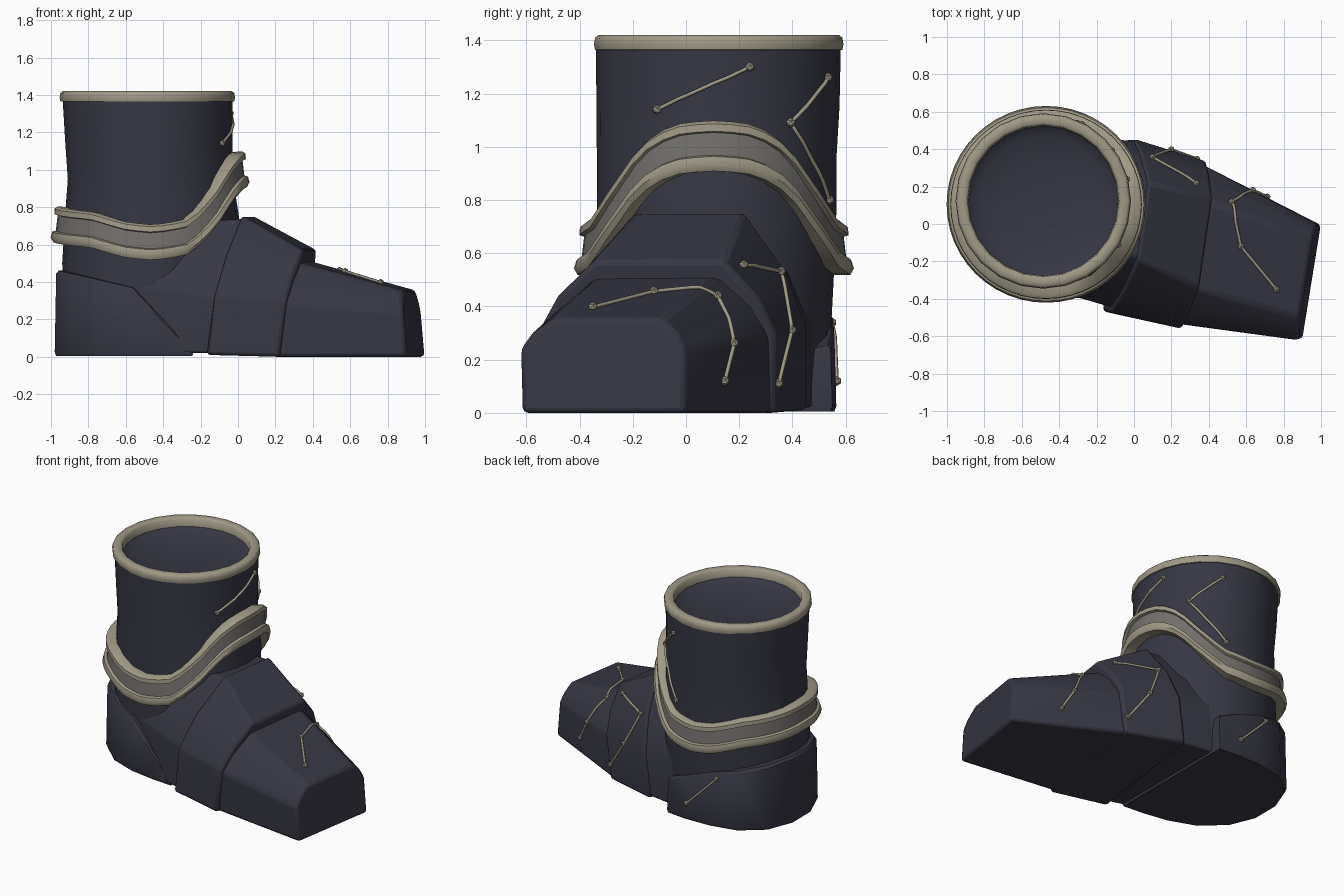
import bpy, bmesh, math
from mathutils import Vector
from mathutils.bvhtree import BVHTree

if "Cube" in bpy.data.objects:
    bpy.data.objects.remove(bpy.data.objects["Cube"])


def mat(name, col):
    m = bpy.data.materials.new(name)
    m.diffuse_color = (*col, 1)
    m.use_nodes = True
    m.node_tree.nodes["Principled BSDF"].inputs["Base Color"].default_value = m.diffuse_color
    return m


NAVY = mat("dark navy leather", (0.038, 0.038, 0.058))
BEIGE = mat("beige trim", (0.35, 0.32, 0.24))
GREY = mat("grey band", (0.17, 0.16, 0.15))


def loft(name, rings, mats, closed=False, bevel=0.0, angle=35, rule=None):
    """Skin a list of equal-length point rings; closed joins last ring to first."""
    bm = bmesh.new()
    vs = [[bm.verts.new(p) for p in r] for r in rings]
    n, k = len(rings[0]), len(rings)
    for i in range(k if closed else k - 1):
        for j in range(n):
            a, b = vs[i], vs[(i + 1) % k]
            f = bm.faces.new((a[j], a[(j + 1) % n], b[(j + 1) % n], b[j]))
            if rule:
                f.material_index = rule(j)
    if not closed:
        bm.faces.new(vs[0])
        bm.faces.new(vs[-1])
    bmesh.ops.recalc_face_normals(bm, faces=bm.faces)
    me = bpy.data.meshes.new(name)
    bm.to_mesh(me)
    bm.free()
    ob = bpy.data.objects.new(name, me)
    bpy.context.collection.objects.link(ob)
    for m in mats:
        me.materials.append(m)
    bpy.ops.object.select_all(action='DESELECT')
    ob.select_set(True)
    bpy.context.view_layer.objects.active = ob
    bpy.ops.object.shade_smooth_by_angle(angle=math.radians(angle))
    if bevel:
        b = ob.modifiers.new("soft edges", 'BEVEL')
        b.width, b.segments, b.limit_method = bevel, 2, 'ANGLE'
        b.angle_limit = math.radians(25)
    return ob


def ring(z, cx, cy, rx, ry, n=24):
    return [(cx + rx * math.cos(2 * math.pi * i / n),
             cy + ry * math.sin(2 * math.pi * i / n), z) for i in range(n)]


def section(L, R, z1, z2, tl, tr, lean, z0=0.0):
    """Faceted foot cross-section from side point L to side point R."""
    zm = z1 + 0.5 * (z2 - z1)
    prof = [(0.01, z0), (0, z1), (tl * 0.35, zm), (tl, z2),
            (tr, z2), (1 - (1 - tr) * 0.35, zm), (1, z1), (1, z0)]
    return [(L[0] + (R[0] - L[0]) * t + lean * (z / z2) ** 1.6,
             L[1] + (R[1] - L[1]) * t, z) for t, z in prof]


# shaft and ankle, with a smooth shallow bowl closing the opening
bowl = [ring(1.385 - 0.085 * math.sin(a), -0.485, 0.125, 0.42 * math.cos(a), 0.42 * math.cos(a))
        for a in (0.0, 0.3, 0.6, 0.9, 1.2, 1.45)]
shaft = loft("shaft", [ring(*r) for r in [
    (0.03, -0.47, 0.10, 0.44, 0.43), (0.5, -0.47, 0.11, 0.47, 0.445),
    (0.75, -0.46, 0.115, 0.465, 0.45), (0.95, -0.468, 0.115, 0.442, 0.45),
    (1.15, -0.477, 0.12, 0.447, 0.457), (1.385, -0.483, 0.122, 0.455, 0.46)]] + bowl, [NAVY])

# rim around the opening
loft("rim", [[(-0.485 + (0.435 + dr) * math.cos(a), 0.123 + (0.435 + dr) * math.sin(a), z)
              for dr, z in ((0.03, 1.365), (0.034, 1.385), (0.03, 1.41), (0.018, 1.42),
                            (-0.018, 1.42), (-0.03, 1.41), (-0.034, 1.36))]
             for a in [2 * math.pi * i / 24 for i in range(24)]],
     [BEIGE], closed=True, angle=60)

# foot shells, from instep to toe
loft("instep", [section((-0.62, -0.30), (-0.62, 0.53), 0.38, 0.70, 0.25, 0.75, 0, 0.02),
                section((-0.10, -0.46), (0.0, 0.435), 0.31, 0.74, 0.31, 0.75, 0.13, 0.02)],
     [NAVY], bevel=0.015)
midfoot = loft("midfoot_plate", [
    section((-0.17, -0.475), (-0.04, 0.455), 0.33, 0.755, 0.31, 0.75, 0.15, 0.01),
    section((0.22, -0.56), (0.35, 0.335), 0.30, 0.57, 0.24, 0.78, 0.10)],
    [NAVY], bevel=0.018)
toe = loft("toe_cap", [
    section((0.18, -0.53), (0.33, 0.325), 0.29, 0.52, 0.24, 0.78, 0.06),
    section((0.90, -0.622), (1.0, -0.005), 0.24, 0.355, 0.20, 0.86, -0.035)],
    [NAVY], bevel=0.02)

# heel cup with slanted front edges, steeper on the +y side
plan = [(-0.24, -0.40), (-0.38, -0.39), (-0.57, -0.36), (-0.76, -0.29), (-0.91, -0.15),
        (-0.98, 0.02), (-0.98, 0.22), (-0.91, 0.40), (-0.76, 0.52), (-0.57, 0.56),
        (-0.38, 0.565), (-0.24, 0.55)]


def heel_top(x, y):
    if x <= -0.57:
        return 0.37 - (x + 0.57) * 0.22
    return 0.37 - (x + 0.57) * (1.0 if y < 0 else 0.35)


def heel_ring(s, fz):
    return [(-0.45 + (x + 0.45) * s, 0.09 + (y - 0.09) * s, fz(x, y)) for x, y in plan]


heel = loft("heel_cup", [
    heel_ring(0.985, lambda x, y: 0.005), heel_ring(1.0, lambda x, y: 0.025),
    heel_ring(0.985, lambda x, y: heel_top(x, y) - 0.015), heel_ring(0.96, heel_top),
    heel_ring(0.80, heel_top)], [NAVY], angle=40)

# ankle band: lower edge height by angle away from the front
EDGE = [(0, 0.91), (15, 0.90), (27, 0.86), (37, 0.79), (47, 0.69), (66, 0.545),
        (88, 0.515), (105, 0.53), (128, 0.585), (180, 0.615)]


def edge_z(d):
    for (a, za), (b, zb) in zip(EDGE, EDGE[1:]):
        if d <= b:
            return za + (zb - za) * (d - a) / (b - a)
    return EDGE[-1][1]


def band_ring(deg):
    d = abs((deg + 180) % 360 - 180)
    z0 = sum(edge_z(min(180, abs(d + o))) for o in (-3, 0, 3)) / 3
    a = math.radians(deg)
    prof = [(-0.07, 0.0), (0.0, 0.0), (0.014, 0.025), (0.005, 0.055), (-0.014, 0.06),
            (-0.024, 0.145), (-0.006, 0.15), (-0.008, 0.178), (-0.025, 0.19), (-0.09, 0.185)]
    return [(-0.47 + (0.518 + dr) * math.cos(a), 0.105 + (0.512 + dr) * math.sin(a), z0 + dz)
            for dr, dz in prof]


loft("ankle_band", [band_ring(i * 7.5) for i in range(48)], [BEIGE, GREY], closed=True,
     angle=50, rule=lambda j: 1 if j == 4 else 0)

# star-and-line ornaments laid on the surface
bpy.context.view_layer.update()
deps = bpy.context.evaluated_depsgraph_get()


def stars(name, ob, pts):
    tree = BVHTree.FromObject(ob, deps)

    def snap(p):
        co, no, _, _ = tree.find_nearest(Vector(p))
        return co + no * 0.005

    path = []
    for p, q in zip(pts, pts[1:]):
        p, q = Vector(p), Vector(q)
        path += [snap(p.lerp(q, i / 8)) for i in range(8)]
    path.append(snap(pts[-1]))
    cu = bpy.data.curves.new(name + "_line", 'CURVE')
    cu.dimensions, cu.bevel_depth, cu.bevel_resolution = '3D', 0.008, 1
    sp = cu.splines.new('POLY')
    sp.points.add(len(path) - 1)
    for s, p in zip(sp.points, path):
        s.co = (*p, 1)
    cu.materials.append(BEIGE)
    bpy.context.collection.objects.link(bpy.data.objects.new(name + "_line", cu))
    for p in pts:
        bpy.ops.mesh.primitive_ico_sphere_add(subdivisions=1, radius=0.019, location=snap(p))
        o = bpy.context.object
        o.name = name + "_star"
        o.data.materials.append(BEIGE)


stars("toe_ornament", toe, [(0.76, -0.35, 0.39), (0.57, -0.12, 0.45), (0.51, 0.10, 0.42),
                            (0.63, 0.17, 0.26), (0.71, 0.14, 0.12)])
stars("midfoot_ornament", midfoot, [(0.33, 0.21, 0.55), (0.09, 0.34, 0.52),
                                    (0.20, 0.40, 0.31), (0.34, 0.36, 0.11)])
stars("heel_ornament", heel, [(-0.62, 0.56, 0.34), (-0.40, 0.56, 0.12)])
stars("shaft_front_ornament", shaft, [(-0.04, 0.24, 1.30), (-0.08, -0.11, 1.14)])
stars("shaft_side_ornament", shaft, [(-0.28, 0.53, 1.26), (-0.11, 0.40, 1.09),
                                     (-0.30, 0.55, 0.80)])
